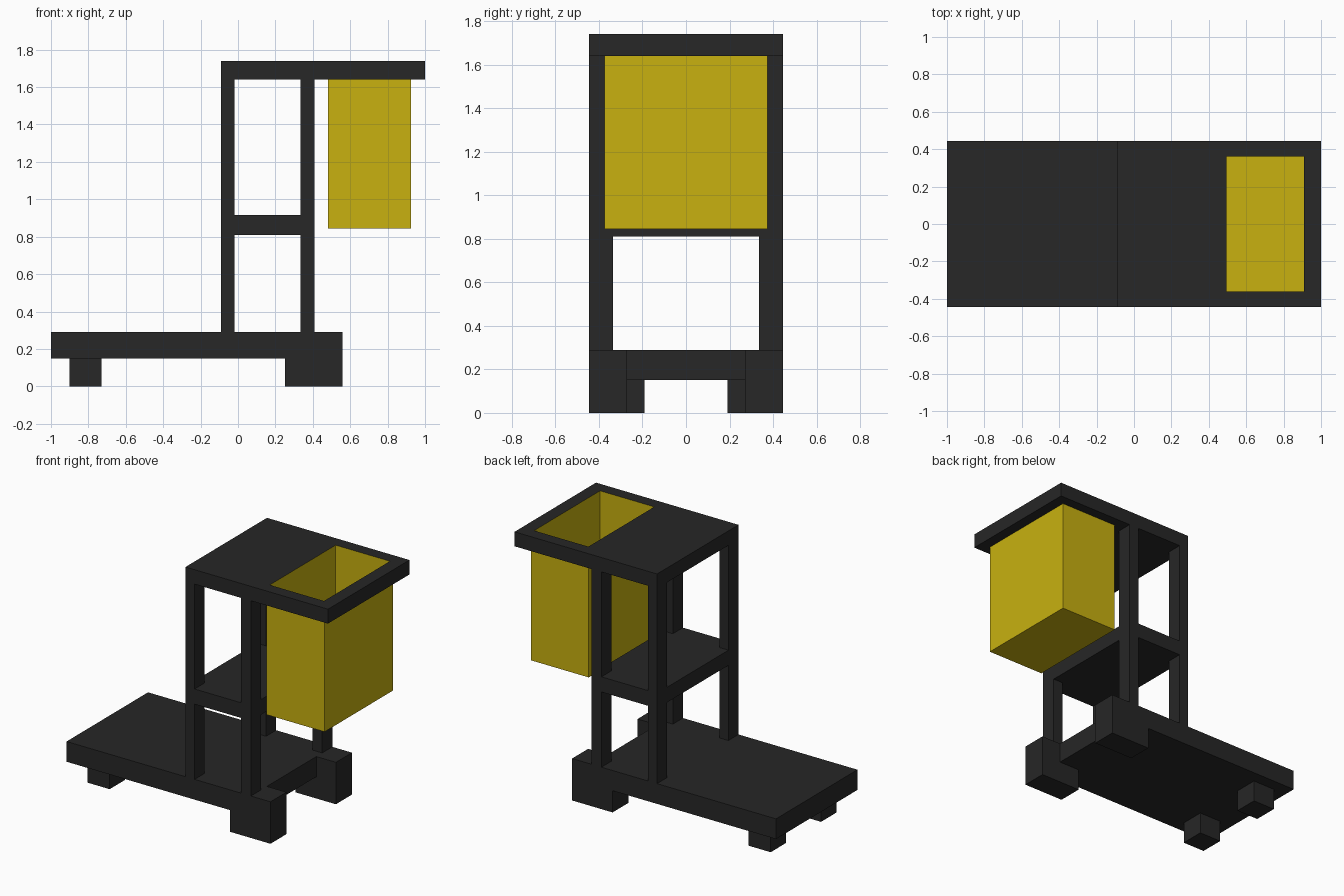
import bpy, bmesh

if "Cube" in bpy.data.objects:
    bpy.data.objects.remove(bpy.data.objects["Cube"])


def material(name, rgb):
    m = bpy.data.materials.new(name)
    m.diffuse_color = (*rgb, 1)
    m.use_nodes = True
    m.node_tree.nodes["Principled BSDF"].inputs["Base Color"].default_value = m.diffuse_color
    return m


DARK = material("dark_paint", (0.02, 0.02, 0.02))
YELLOW = material("yellow_paint", (0.58, 0.44, 0.005))


def finish(name, bm, mats):
    bmesh.ops.recalc_face_normals(bm, faces=bm.faces[:])
    me = bpy.data.meshes.new(name)
    bm.to_mesh(me)
    bm.free()
    for m in mats:
        me.materials.append(m)
    ob = bpy.data.objects.new(name, me)
    bpy.context.collection.objects.link(ob)
    return ob


def prism(name, outline, z0, z1, mat=DARK):
    """Extrude a flat outline upwards."""
    bm = bmesh.new()
    face = bm.faces.new([bm.verts.new((x, y, z0)) for x, y in outline])
    new = bmesh.ops.extrude_face_region(bm, geom=[face])["geom"]
    verts = [v for v in new if isinstance(v, bmesh.types.BMVert)]
    bmesh.ops.translate(bm, verts=verts, vec=(0, 0, z1 - z0))
    return finish(name, bm, [mat])


def rect(x0, x1, y0, y1):
    return [(x0, y0), (x1, y0), (x1, y1), (x0, y1)]


def stack(name, loops, mats, close=False, caps=False, inner=None):
    """Skin a chain of (outline, z) loops; strip 'inner' uses material 1."""
    bm = bmesh.new()
    rings = [[bm.verts.new((x, y, z)) for x, y in o] for o, z in loops]
    n = len(rings)
    for k in range(n if close else n - 1):
        a, b = rings[k], rings[(k + 1) % n]
        for i in range(4):
            j = (i + 1) % 4
            f = bm.faces.new((a[i], a[j], b[j], b[i]))
            f.material_index = 1 if k == inner else 0
    if caps:
        bm.faces.new(rings[0])
        bm.faces.new(rings[-1])
    return finish(name, bm, mats)


W = 0.445

# base platform, notched between the two front feet
prism("base_platform", [(-1, -W), (0.56, -W), (0.56, -0.27), (0.41, -0.27),
                        (0.41, 0.27), (0.56, 0.27), (0.56, W), (-1, W)], 0.15, 0.29)

# feet and posts, mirrored left and right
for side, s in (("left", 1), ("right", -1)):
    def pair(x0, x1, a, b):
        return rect(x0, x1, *sorted((s * a, s * b)))
    prism(f"front_foot_{side}", pair(0.25, 0.56, 0.27, W), 0, 0.15)
    prism(f"rear_foot_{side}", pair(-0.90, -0.73, 0.19, 0.36), 0, 0.15)
    for end, x0, x1 in (("rear", -0.09, -0.02), ("front", 0.335, 0.41)):
        prism(f"{end}_lower_post_{side}", pair(x0, x1, 0.335, W), 0.29, 0.81)
        prism(f"{end}_upper_post_{side}", pair(x0, x1, 0.335, W), 0.915, 1.64)

# middle shelf
prism("middle_shelf", rect(-0.09, 0.41, -W, W), 0.81, 0.915)

# top plate with a yellow-lined opening
outer = rect(-0.09, 1, -W, W)
hole = rect(0.495, 0.91, -0.36, 0.36)
stack("top_plate", [(outer, 1.64), (outer, 1.74), (hole, 1.74), (hole, 1.64)],
      [DARK, YELLOW], close=True, inner=2)

# open-topped bin hanging under the opening
shell = rect(0.482, 0.925, -0.375, 0.375)
stack("hanging_bin", [(shell, 0.845), (shell, 1.64), (hole, 1.64), (hole, 0.86)],
      [YELLOW], caps=True)
